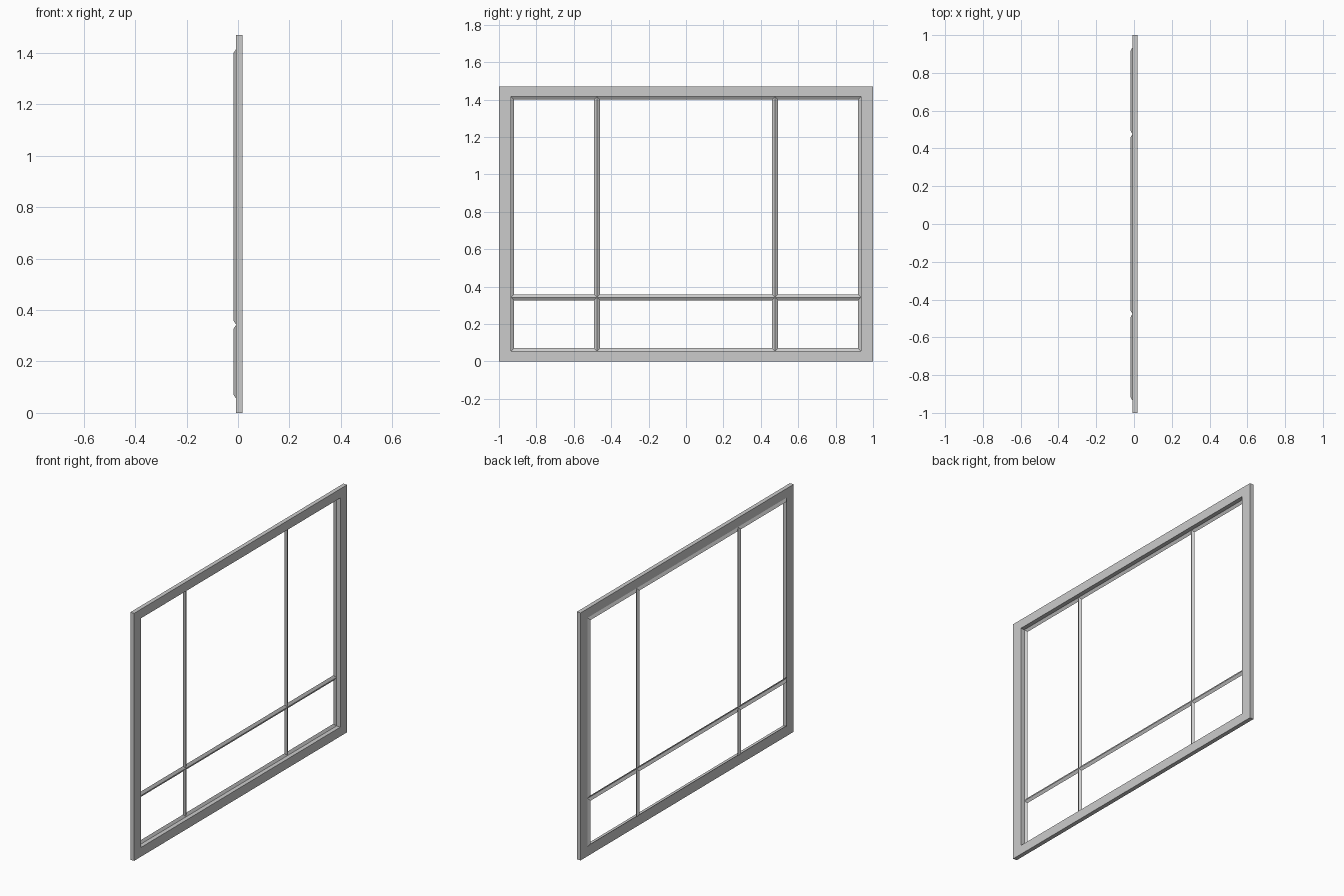
import bpy, bmesh

if "Cube" in bpy.data.objects:
    bpy.data.objects.remove(bpy.data.objects["Cube"])

X_FRONT, X_BACK, X_LIP = 0.0175, -0.0075, -0.0175
YS = [-0.935, -0.476, 0.476, 0.935]   # pane boundaries across
ZS = [0.055, 0.343, 1.416]            # pane boundaries upward
HEIGHT, INSET = 1.47, 0.016


def rect(bm, x, y0, y1, z0, z1):
    return [bm.verts.new((x, y, z)) for y, z in ((y0, z0), (y1, z0), (y1, z1), (y0, z1))]


def bridge(bm, a, b):
    for i in range(4):
        j = (i + 1) % 4
        bm.faces.new((a[i], a[j], b[j], b[i]))


def finish(bm, name):
    bmesh.ops.remove_doubles(bm, verts=bm.verts, dist=1e-5)
    bmesh.ops.recalc_face_normals(bm, faces=bm.faces)
    mesh = bpy.data.meshes.new(name)
    bm.to_mesh(mesh)
    bm.free()
    obj = bpy.data.objects.new(name, mesh)
    bpy.context.collection.objects.link(obj)


# Outer frame: a closed rectangular ring
bm = bmesh.new()
outer, inner = (-1, 1, 0, HEIGHT), (YS[0], YS[-1], ZS[0], ZS[-1])
loops = [rect(bm, X_FRONT, *outer), rect(bm, X_FRONT, *inner),
         rect(bm, X_BACK, *inner), rect(bm, X_BACK, *outer)]
for i in range(4):
    bridge(bm, loops[i], loops[(i + 1) % 4])
finish(bm, "window_frame")

# Glazing bars: each pane has a sloped lip; neighbouring lips meet in a V
bm = bmesh.new()
for y0, y1 in zip(YS, YS[1:]):
    for z0, z1 in zip(ZS, ZS[1:]):
        edge = rect(bm, X_BACK, y0, y1, z0, z1)
        lip = rect(bm, X_LIP, y0 + INSET, y1 - INSET, z0 + INSET, z1 - INSET)
        bridge(bm, edge, lip)
finish(bm, "glazing_bars")
